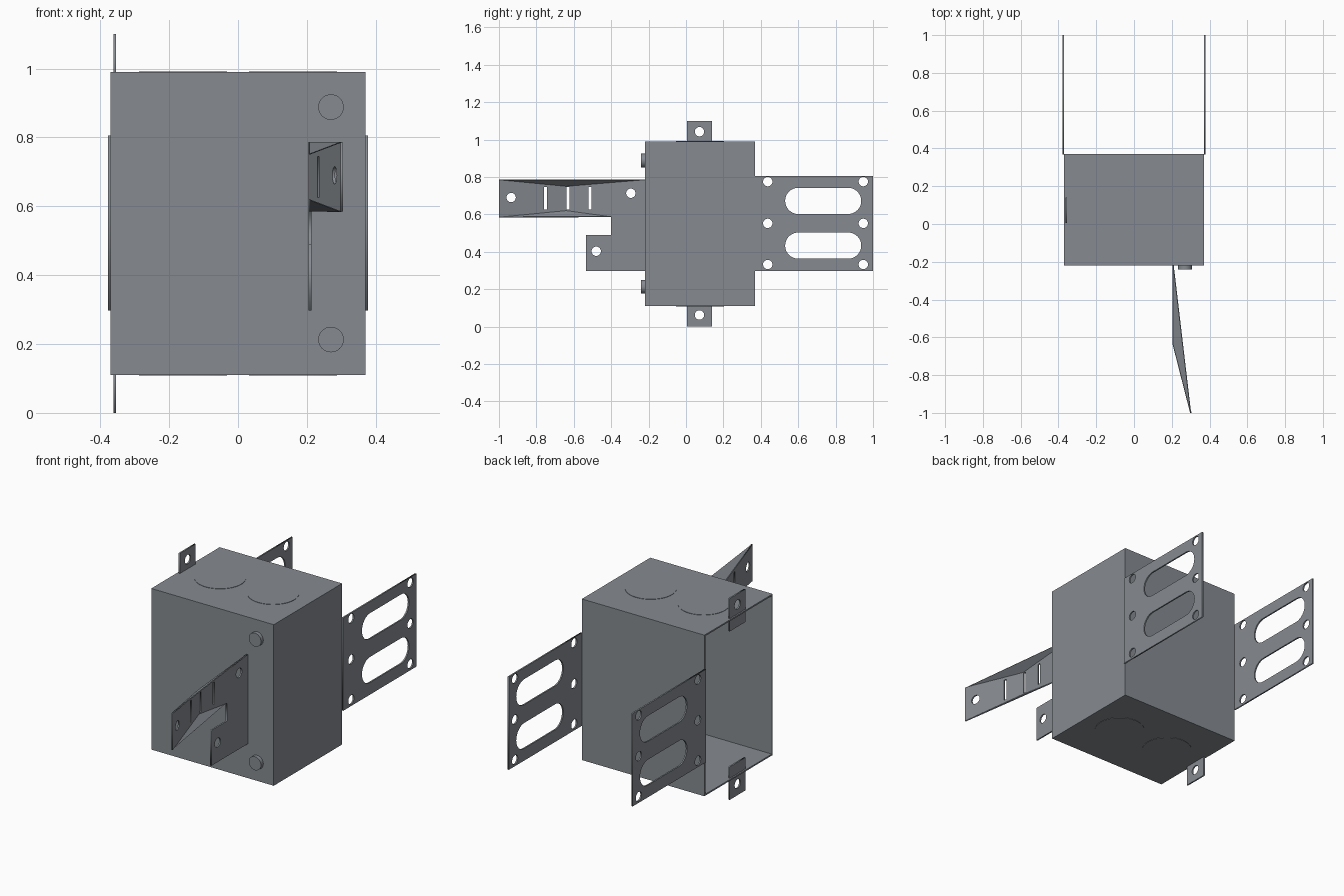
import bpy, bmesh
from math import sin, cos, pi
from mathutils import Matrix, Vector

if "Cube" in bpy.data.objects:
    bpy.data.objects.remove(bpy.data.objects["Cube"])

steel = bpy.data.materials.new("steel_grey")
steel.use_nodes = True
GREY = (0.24, 0.26, 0.285, 1)
steel.diffuse_color = GREY
steel.node_tree.nodes["Principled BSDF"].inputs["Base Color"].default_value = GREY
T = 0.008  # sheet thickness


def add_mesh(name, bm):
    bmesh.ops.recalc_face_normals(bm, faces=bm.faces)
    mesh = bpy.data.meshes.new(name)
    bm.to_mesh(mesh)
    bm.free()
    mesh.materials.append(steel)
    obj = bpy.data.objects.new(name, mesh)
    bpy.context.collection.objects.link(obj)
    return obj


def rect(y0, y1, z0, z1):
    return [(y0, z0), (y1, z0), (y1, z1), (y0, z1)]


def slot(y0, y1, z, r, n=16):
    """Rounded slot outline; a circle when y0 equals y1."""
    right = [(y1 + r * sin(pi * i / n), z - r * cos(pi * i / n)) for i in range(n + 1)]
    left = [(y0 - r * sin(pi * i / n), z + r * cos(pi * i / n)) for i in range(n + 1)]
    if y0 == y1:
        left = left[1:-1]
    return right + left


def hole(y, z):
    return slot(y, y, z, 0.025)


def sheet(x, outline, holes):
    """Punched sheet lying in the YZ plane, centred on x."""
    curve = bpy.data.curves.new("profile", 'CURVE')
    curve.dimensions = '2D'
    curve.fill_mode = 'BOTH'
    curve.extrude = T / 2
    for pts in [outline] + holes:
        spline = curve.splines.new('POLY')
        spline.points.add(len(pts) - 1)
        for p, (y, z) in zip(spline.points, pts):
            p.co = (y, z, 0, 1)
        spline.use_cyclic_u = True
    temp = bpy.data.objects.new("profile", curve)
    bpy.context.collection.objects.link(temp)
    mesh = temp.to_mesh()
    bm = bmesh.new()
    bm.from_mesh(mesh)
    temp.to_mesh_clear()
    bpy.data.objects.remove(temp)
    bpy.data.curves.remove(curve)
    bmesh.ops.remove_doubles(bm, verts=bm.verts, dist=0.0001)
    for v in bm.verts:
        y, z, d = v.co
        v.co = (x + d, y, z)
    return bm


def disc(name, axis, centre, radius, depth):
    bm = bmesh.new()
    turn = Matrix.Rotation(pi / 2, 4, 'X') if axis == 'Y' else Matrix()
    bmesh.ops.create_cone(bm, cap_ends=True, segments=40, radius1=radius, radius2=radius,
                          depth=depth, matrix=Matrix.Translation(centre) @ turn)
    return add_mesh(name, bm)


# Thin-walled box, open on the -x side
bm = bmesh.new()
bmesh.ops.create_cube(bm, size=1)
bmesh.ops.scale(bm, vec=(0.74, 0.59, 0.88), verts=bm.verts)
bmesh.ops.translate(bm, vec=(0, 0.075, 0.55), verts=bm.verts)
bmesh.ops.delete(bm, geom=[f for f in bm.faces if f.calc_center_median().x < -0.3],
                 context='FACES_ONLY')
box = add_mesh("box_shell", bm)
# Orient outward from the box centre before giving it thickness
bm = bmesh.new()
bm.from_mesh(box.data)
for f in bm.faces:
    if f.normal.dot(f.calc_center_median() - Vector((0, 0.075, 0.55))) < 0:
        f.normal_flip()
bm.to_mesh(box.data)
bm.free()
wall = box.modifiers.new("wall", 'SOLIDIFY')
wall.thickness = T
wall.offset = -1
wall.use_even_offset = True

# Knockout discs on top and bottom
for level, z in (("top", 0.99), ("bottom", 0.11)):
    for side, x in (("left", 0.16), ("right", -0.16)):
        disc(f"{level}_{side}_knockout", 'Z', (x, 0.075, z), 0.128, 0.004)

# Round studs on the front
for level, z in (("upper", 0.888), ("lower", 0.213)):
    disc(f"{level}_stud", 'Y', (0.27, -0.228, z), 0.037, 0.024)

# Slotted mounting plates reaching back on both sides
for side, x in (("left", 0.374), ("right", -0.374)):
    cuts = [hole(y, z) for y in (0.437, 0.948) for z in (0.775, 0.552, 0.332)]
    cuts += [slot(0.6, 0.867, z, 0.07) for z in (0.672, 0.433)]
    add_mesh(f"{side}_mounting_plate", sheet(x, rect(0.368, 1, 0.297, 0.805), cuts))

# Small ears on the open side
for level, z0, z1, hz in (("upper", 0.92, 1.1, 1.042), ("lower", 0, 0.18, 0.062)):
    add_mesh(f"{level}_ear", sheet(-0.358, rect(0.005, 0.14, z0, z1), [hole(0.072, hz)]))

# Front bracket: flat foot, then a slotted web bent towards +x
BEND = -0.64
outline = [(-0.22, 0.297), (-0.22, 0.785), (BEND, 0.75), (-1, 0.785), (-1, 0.585),
           (BEND, 0.62), (-0.4, 0.587), (-0.4, 0.49), (-0.535, 0.49), (-0.535, 0.297)]
cuts = [hole(-0.295, 0.713), hole(-0.48, 0.403), hole(-0.935, 0.69)]
cuts += [rect(y - 0.008, y + 0.008, 0.625, 0.745) for y in (-0.752, -0.63, -0.513)]
bm = sheet(0.209, outline, cuts)
bmesh.ops.bisect_plane(bm, geom=bm.verts[:] + bm.edges[:] + bm.faces[:],
                       plane_co=(0, BEND, 0), plane_no=(0, 1, 0))
for v in bm.verts:
    v.co.x += max(0, BEND - v.co.y) * 0.092 / (1 + BEND)
add_mesh("front_bracket", bm)

# Flared triangular flanges stiffening the bent web
for level, root, mid, tip in (("upper", (-0.22, 0.785), 0.75, 0.785),
                              ("lower", (-0.4, 0.587), 0.62, 0.585)):
    bm = bmesh.new()
    corners = [(0.209, *root), (0.209, BEND, mid), (0.301, -1, tip)]
    bm.faces.new([bm.verts.new(c) for c in corners])
    flange = add_mesh(f"{level}_flange", bm)
    thick = flange.modifiers.new("thickness", 'SOLIDIFY')
    thick.thickness = 0.005
    thick.offset = 0
